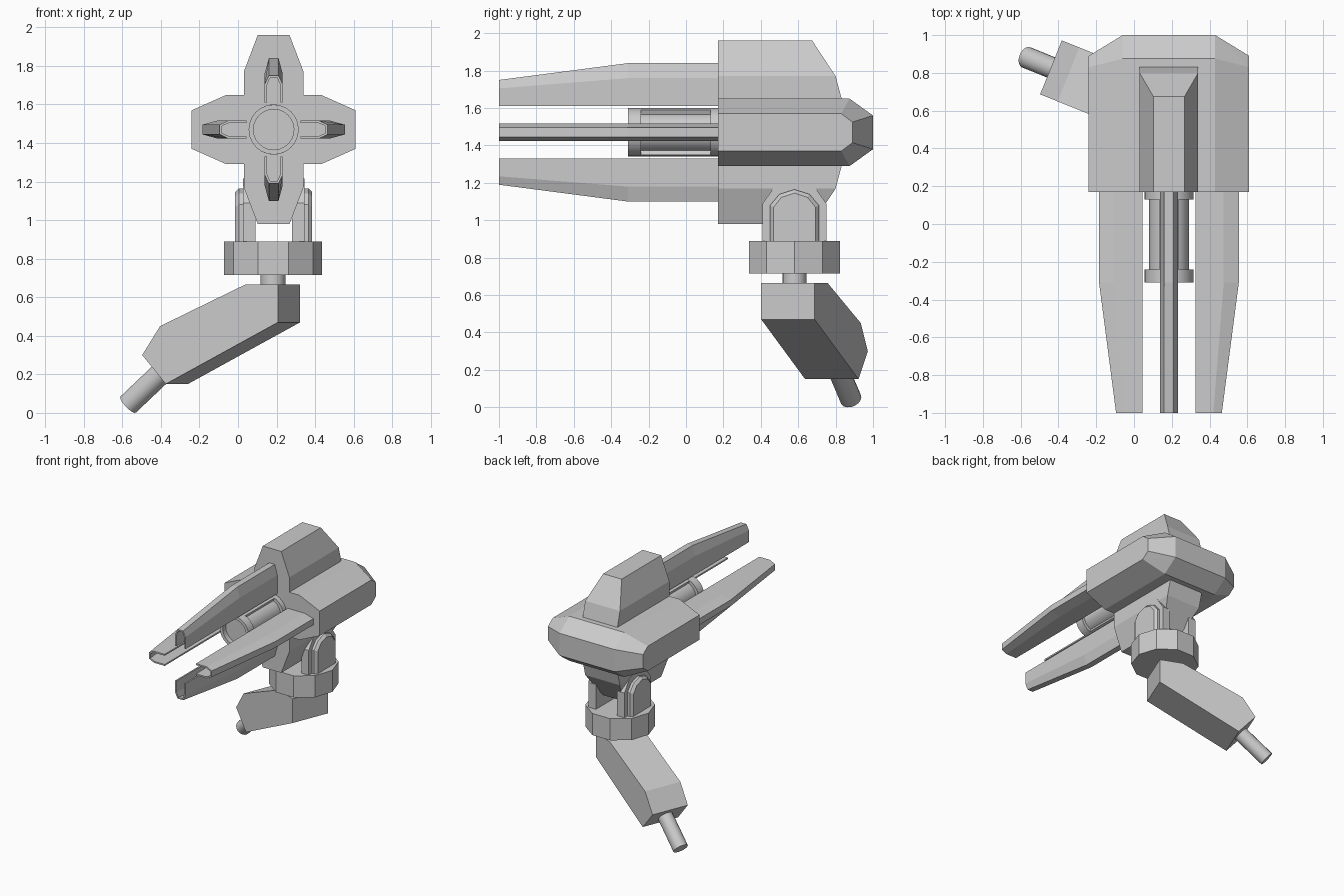
import bpy, bmesh, math
from mathutils import Vector, Matrix

if "Cube" in bpy.data.objects:
    bpy.data.objects.remove(bpy.data.objects["Cube"])

CX, CZ = 0.185, 1.47          # gun axis
TAU = 2 * math.pi


def finish(name, bm, smooth=None):
    bmesh.ops.recalc_face_normals(bm, faces=bm.faces)
    me = bpy.data.meshes.new(name)
    bm.to_mesh(me)
    bm.free()
    ob = bpy.data.objects.new(name, me)
    bpy.context.collection.objects.link(ob)
    if smooth:
        me.shade_smooth()
        me.set_sharp_from_angle(angle=math.radians(smooth))
    return ob


def loft(name, rings, smooth=None):
    """Skin equal-length rings of points and cap both ends."""
    bm = bmesh.new()
    vs = [[bm.verts.new(p) for p in r] for r in rings]
    n = len(rings[0])
    for a, b in zip(vs, vs[1:]):
        for i in range(n):
            j = (i + 1) % n
            bm.faces.new((a[i], a[j], b[j], b[i]))
    bm.faces.new(vs[0])
    bm.faces.new(vs[-1])
    return finish(name, bm, smooth)


def hull(name, pts):
    bm = bmesh.new()
    for p in pts:
        bm.verts.new(p)
    bmesh.ops.convex_hull(bm, input=bm.verts)
    bmesh.ops.dissolve_limit(bm, angle_limit=0.01, verts=bm.verts, edges=bm.edges)
    return finish(name, bm)


def revolve(name, profile, origin, axis, n, smooth=None):
    """Spin (radius, distance along axis) pairs about an axis."""
    axis = Vector(axis).normalized()
    u = Vector((1, 0, 0)) if abs(axis.x) < 0.5 else Vector((0, 1, 0))
    u = (u - axis * u.dot(axis)).normalized()
    v = axis.cross(u)
    rings = [[Vector(origin) + axis * d + (u * math.cos(TAU * i / n) + v * math.sin(TAU * i / n)) * r
              for i in range(n)] for r, d in profile]
    return loft(name, rings, smooth)


# Wide flat hull with bevelled rear
pts = []
for sx in (-1, 1):
    for sz in (-1, 1):
        for x, y, z in ((.425, .17, .10), (.245, .17, .18), (.425, .83, .10),
                        (.245, .875, .18), (.425, .89, .055), (.245, 1.0, .09)):
            pts.append((CX + sx * x, y, CZ + sz * z))
hull("main_hull", pts)

# Upper and lower fins
for sz, name in ((1, "upper_fin"), (-1, "lower_fin")):
    pts = []
    for sx in (-1, 1):
        for x, z, y in ((.0825, .49, .675), (.155, .30, .80), (.155, .02, .875)):
            pts += [(CX + sx * x, y, CZ + sz * z), (CX + sx * x, .17, CZ + sz * z)]
    hull(name, pts)

# Four channel-shaped prongs around the barrel
def prong_ring(y, rc, r1, t=0.012):
    w, w2, r0 = .047, .025, .14
    half = [(w, r0), (w, rc), (w2, r1)]
    inner = [(w - t, r0), (w - t, rc - .005), (w2 - t / 2, r1 - t)]
    sec = half + [(-x, z) for x, z in reversed(half)]
    sec += [(-x, z) for x, z in inner] + list(reversed(inner))
    return [Vector((x, y, z)) for x, z in sec]

for k, side in enumerate(("top", "right", "bottom", "left")):
    m = Matrix.Translation((CX, 0, CZ)) @ Matrix.Rotation(k * TAU / 4, 4, 'Y')
    rings = [prong_ring(.18, .29, .37), prong_ring(-.31, .29, .37), prong_ring(-1, .235, .28)]
    loft(side + "_prong", [[m @ p for p in r] for r in rings])

# Barrel with recessed muzzle and end collars
revolve("barrel", [(.105, -.27), (.105, -.31), (.13, -.31), (.13, -.24), (.105, -.24),
                   (.105, .13), (.13, .13), (.13, .18)], (CX, 0, CZ), (0, 1, 0), 24, 35)

# Barrel straps above and below
for s, name in ((1, "upper_barrel_strap"), (-1, "lower_barrel_strap")):
    angs = [math.radians(a) for a in (-22.5, -7.5, 7.5, 22.5)]
    arc = [(.13, a) for a in angs] + [(.10, a) for a in reversed(angs)]
    loft(name, [[(CX + r * math.sin(a), y, CZ + s * r * math.cos(a)) for r, a in arc]
                for y in (-.245, .135)])

# Yoke brackets with raised outer pads
def arch(x, hw, shoulder, top):
    half = [(hw, .88), (hw, shoulder), (hw * .62, top - .2 * hw), (0, top)]
    prof = half + [(-a, z) for a, z in reversed(half[:-1])]
    return [(x, .58 + a, z) for a, z in prof]

for s, side in ((-1, "left"), (1, "right")):
    loft(side + "_bracket", [arch(CX + s * .095, .17, 1.09, 1.215),
                             arch(CX + s * .16, .17, 1.09, 1.215)])
    loft(side + "_bracket_pad", [arch(CX + s * .155, .13, 1.08, 1.165),
                                 arch(CX + s * .18, .13, 1.08, 1.165),
                                 arch(CX + s * .20, .112, 1.07, 1.145)])

# Turntable and neck
revolve("turntable", [(.255, .715), (.255, .89)], (.182, .58, 0), (0, 0, 1), 10)
revolve("neck", [(.065, .64), (.065, .73)], (.182, .58, 0), (0, 0, 1), 16, 35)

# Bent support arm, turned sideways
along, across = Vector((-.927, .374, 0)), Vector((.374, .927, 0))
start = Vector((.265, .545, 0))
profile = [(0, .47), (0, .665), (.185, .665), (.66, .45), (.76, .30), (.628, .15)]
loft("support_arm", [[start + along * t + across * s + Vector((0, 0, z)) for t, z in profile]
                     for s in (-.154, .154)])

# Mounting peg at the arm's foot
peg_dir = along * .75 + Vector((0, 0, -.66))
revolve("mounting_peg", [(.058, -.03), (.058, .275)],
        start + along * .694 + Vector((0, 0, .225)), peg_dir, 16, 35)
